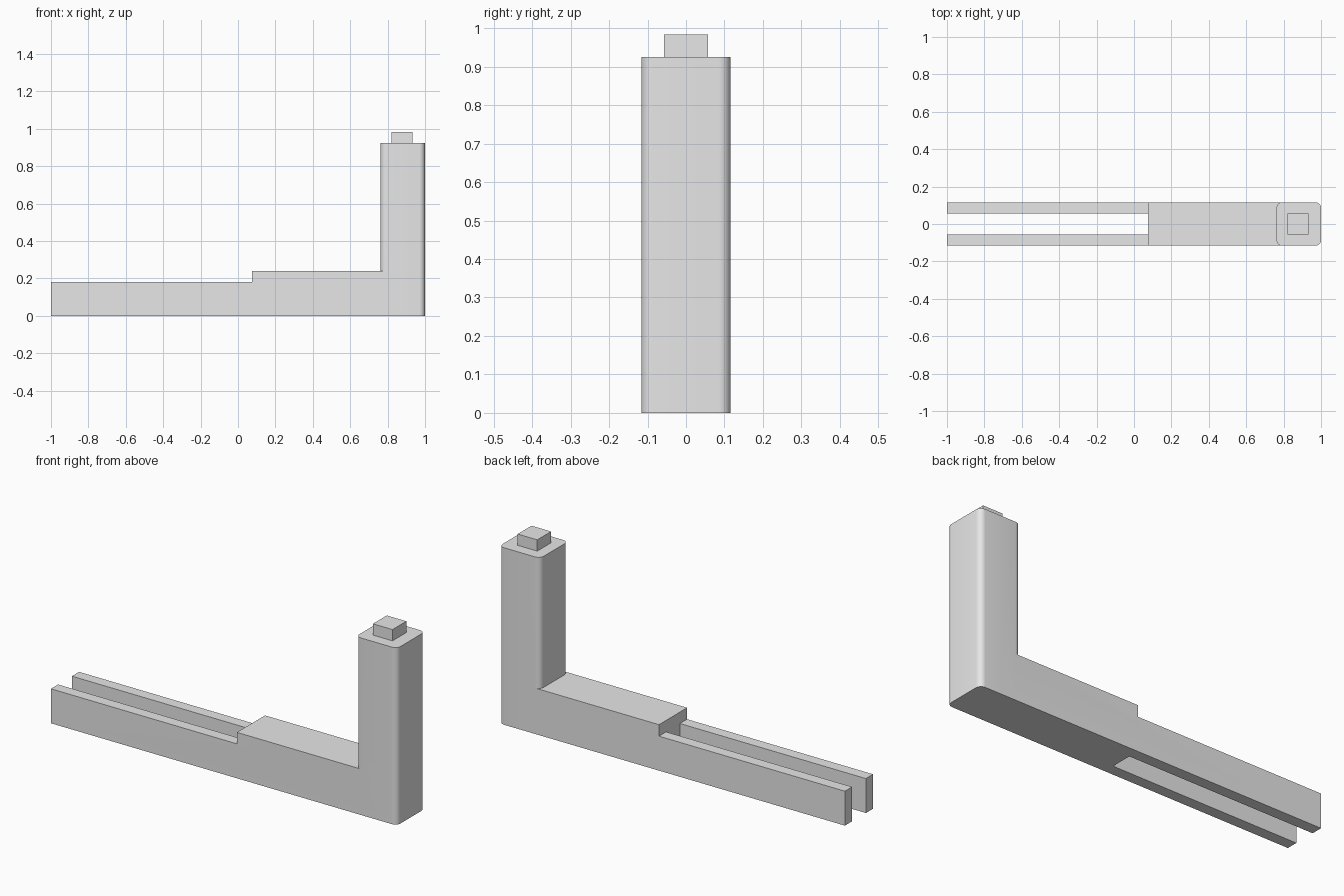
import bpy, bmesh, math

cube = bpy.data.objects.get("Cube")
if cube:
    bpy.data.objects.remove(cube, do_unlink=True)

grey = bpy.data.materials.new("light_grey")
grey.use_nodes = True
grey.diffuse_color = (0.8, 0.8, 0.8, 1)
grey.node_tree.nodes["Principled BSDF"].inputs["Base Color"].default_value = (0.8, 0.8, 0.8, 1)

HALF = 0.116       # half width of the body
SLOT = 0.057       # half width of the slot
STEP_X = 0.075     # where the fork meets the raised beam
CORNER = 0.03      # rounding radius of the post


def prism(name, outline, depth, place):
    """Extrude a 2D outline; place(u, v, w) maps it into space."""
    bm = bmesh.new()
    rings = [[bm.verts.new(place(u, v, w)) for u, v in outline] for w in depth]
    bm.faces.new(rings[0])
    bm.faces.new(rings[1])
    for i in range(len(outline)):
        j = (i + 1) % len(outline)
        bm.faces.new((rings[0][i], rings[0][j], rings[1][j], rings[1][i]))
    bmesh.ops.recalc_face_normals(bm, faces=bm.faces)
    mesh = bpy.data.meshes.new(name)
    bm.to_mesh(mesh)
    bm.free()
    mesh.materials.append(grey)
    obj = bpy.data.objects.new(name, mesh)
    bpy.context.collection.objects.link(obj)
    return obj


def rectangle(x0, x1, y0, y1):
    return [(x0, y0), (x1, y0), (x1, y1), (x0, y1)]


def rounded(x0, x1, y0, y1, r, steps=8):
    points = []
    centres = rectangle(x0 + r, x1 - r, y0 + r, y1 - r)
    for quarter, (cx, cy) in enumerate(centres):
        for s in range(steps + 1):
            a = math.pi / 2 * (quarter + 2 + s / steps)
            points.append((cx + r * math.cos(a), cy + r * math.sin(a)))
    return points


def upright(u, v, w):
    return (u, v, w)


def sideways(u, v, w):
    return (u, w, v)


def combine(target, other, operation):
    mod = target.modifiers.new(operation.title(), 'BOOLEAN')
    mod.operation = operation
    mod.solver = 'EXACT'
    mod.object = other
    bpy.context.view_layer.objects.active = target
    bpy.ops.object.modifier_apply(modifier=mod.name)
    bpy.data.objects.remove(other, do_unlink=True)


# Stepped arm, with its low half split into two prongs
profile = [(-1, 0), (0.88, 0), (0.88, 0.24), (STEP_X, 0.24), (STEP_X, 0.18), (-1, 0.18)]
body = prism("arm_and_post", profile, (-HALF, HALF), sideways)
slot = prism("slot_cutter", rectangle(-1.2, STEP_X, -SLOT, SLOT), (-0.1, 0.4), upright)
slot.hide_render = True
combine(body, slot, 'DIFFERENCE')

# Upright post with rounded corners, joined to the arm
post = prism("post", rounded(0.762, 1, -HALF, HALF, CORNER), (0, 0.925), upright)
combine(body, post, 'UNION')

# Square peg on top of the post
prism("top_peg", rectangle(0.82, 0.933, -SLOT, SLOT), (0.925, 0.984), upright)

# Smooth the rounded corners only
bpy.ops.object.select_all(action='DESELECT')
body.select_set(True)
bpy.context.view_layer.objects.active = body
bpy.ops.object.shade_smooth_by_angle(angle=math.radians(30))
